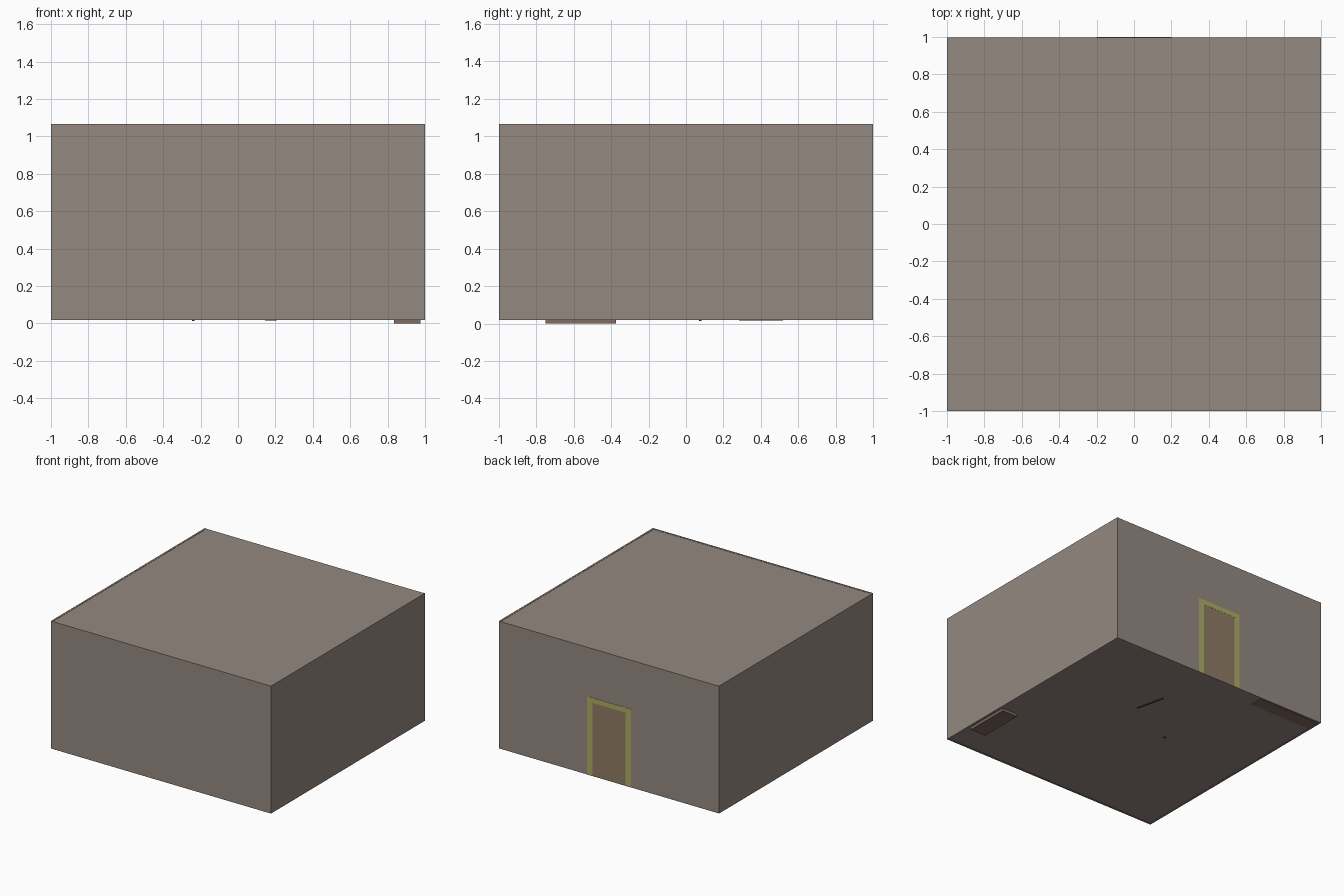
import bpy
import math
from mathutils import Matrix

if "Cube" in bpy.data.objects:
    bpy.data.objects.remove(bpy.data.objects["Cube"])


def material(name, rgb):
    m = bpy.data.materials.new(name)
    m.diffuse_color = (*rgb, 1)
    m.use_nodes = True
    m.node_tree.nodes["Principled BSDF"].inputs["Base Color"].default_value = m.diffuse_color
    return m


PLASTER = material("plaster", (0.30, 0.25, 0.22))
TRIM = material("trim", (0.43, 0.41, 0.13))
WOOD = material("door_wood", (0.28, 0.20, 0.13))
BROWN = material("brown_wood", (0.23, 0.15, 0.12))
DARK = material("dark_metal", (0.05, 0.04, 0.04))


def box(name, x, y, z, mat, turn=0):
    """Box from (min, max) ranges, optionally turned about z."""
    bpy.ops.mesh.primitive_cube_add(size=1)
    ob = bpy.context.object
    ob.name = name
    size = [r[1] - r[0] for r in (x, y, z)]
    ob.data.transform(Matrix.Diagonal((*size, 1)))
    ob.location = [(r[0] + r[1]) / 2 for r in (x, y, z)]
    ob.rotation_euler.z = math.radians(turn)
    ob.data.materials.append(mat)
    return ob


LOW, HIGH = 0.018, 1.065   # wall bottom and top
T = 0.015                  # wall thickness
BACK = 0.998               # outside of the back wall

# Room shell
box("front_wall", (-1, 1), (-1, -1 + T), (LOW, HIGH), PLASTER)
box("back_wall", (-1 + T, 1 - T), (BACK - T, BACK), (LOW, HIGH - 0.004), PLASTER)
for side, name in ((-1, "left_wall"), (1, "right_wall")):
    xs = sorted((side, side * (1 - T)))
    box(name, xs, (-1 + T, BACK), (LOW, HIGH), PLASTER)
box("floor", (-1 + T, 1 - T), (-1 + T, BACK - T), (LOW + 0.003, LOW + 0.015), PLASTER)
box("ceiling", (-1 + T, 1 - T), (-1 + T, BACK), (HIGH - 0.015, HIGH - 0.002), PLASTER)

# Door and its trim on the back wall
box("door", (-0.15, 0.15), (BACK - 0.01, BACK + 0.001), (LOW, 0.62), WOOD)
for side, name in ((-1, "left_door_trim"), (1, "right_door_trim")):
    xs = sorted((side * 0.15, side * 0.20))
    box(name, xs, (BACK - 0.01, 1), (LOW, 0.62), TRIM)
box("top_door_trim", (-0.20, 0.20), (BACK - 0.01, 1), (0.62, 0.66), TRIM)

# Furniture whose undersides show through the floor
box("side_cabinet", (0.835, 0.975), (-0.75, -0.375), (0, 0.35), BROWN)
box("back_cabinet", (-0.98, -0.42), (0.87, 0.98), (LOW, 0.35), BROWN)
box("floor_strip", (0.17, 0.18), (0.28, 0.52), (0.015, 0.06), DARK, 13)
box("small_foot", (-0.245, -0.232), (0.07, 0.083), (0.013, 0.06), DARK)
